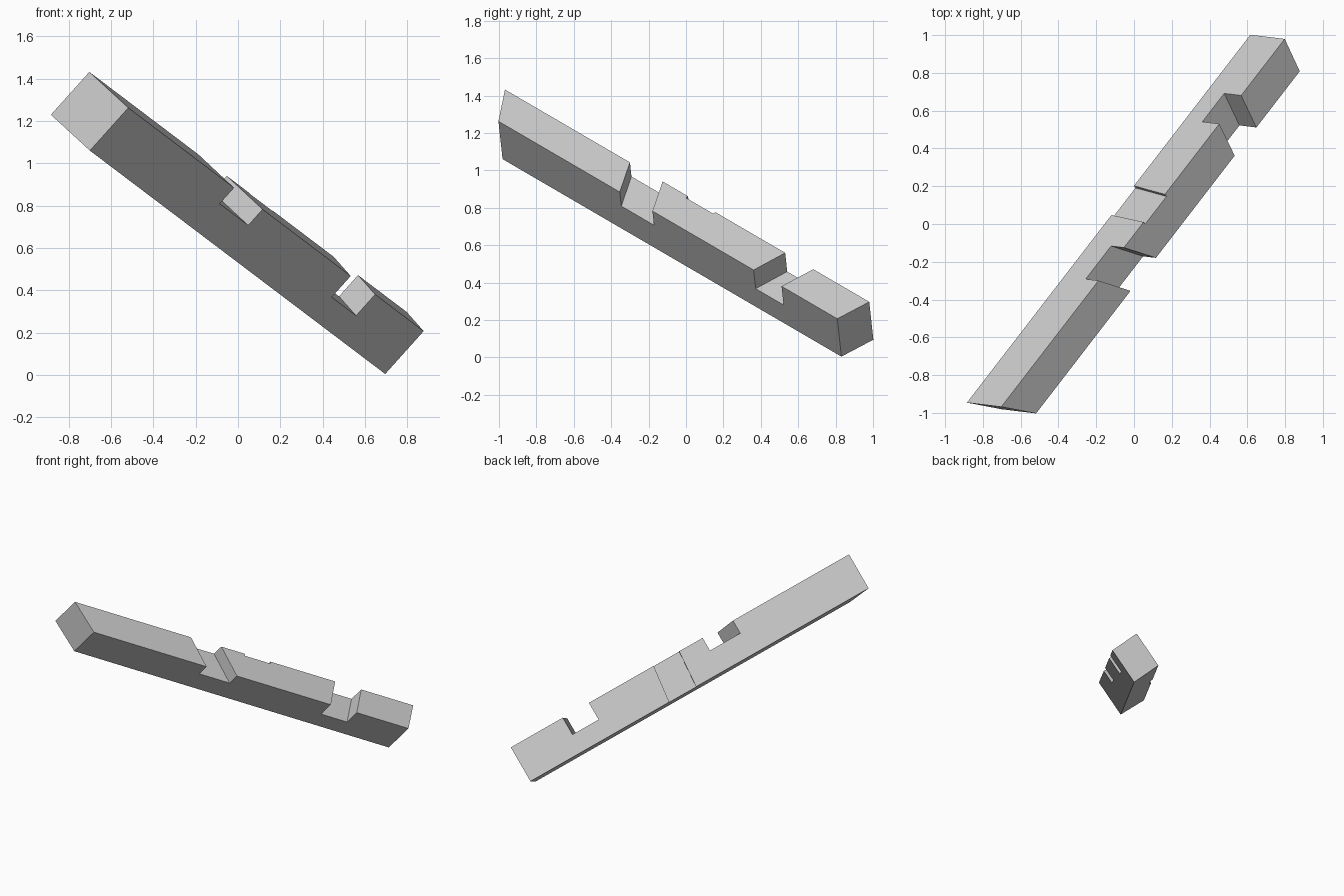
import bpy
from mathutils import Matrix, Vector

if "Cube" in bpy.data.objects:
    bpy.data.objects.remove(bpy.data.objects["Cube"])

WIDTH, DEPTH = 0.205, 0.273      # beam cross-section

# Beam frame: length, width and depth directions in the tilted pose
length = Vector((0.554, 0.719, -0.419)).normalized()
across = Vector((0.4996, -0.69, -0.524))
across = (across - across.dot(length) * length).normalized()
down = length.cross(across)
pose = Matrix((length, across, down)).transposed().to_4x4()
pose.translation = (0.231, 0.244, 0.726)

wood = bpy.data.materials.new("light_grey")
wood.diffuse_color = (0.6, 0.6, 0.6, 1)
wood.use_nodes = True
wood.node_tree.nodes["Principled BSDF"].inputs["Base Color"].default_value = wood.diffuse_color


def block(name, start, end, p_range, q_range):
    """Six-sided block; start and end give the position along the beam at (p, q)."""
    corners = [(p_range[0], q_range[0]), (p_range[1], q_range[0]),
               (p_range[1], q_range[1]), (p_range[0], q_range[1])]
    verts = [(f(p, q), p, q) for f in (start, end) for p, q in corners]
    faces = [(3, 2, 1, 0), (4, 5, 6, 7)]
    faces += [(i, (i + 1) % 4, (i + 1) % 4 + 4, i + 4) for i in range(4)]
    mesh = bpy.data.meshes.new(name)
    mesh.from_pydata(verts, [], faces)
    mesh.materials.append(wood)
    obj = bpy.data.objects.new(name, mesh)
    bpy.context.collection.objects.link(obj)
    obj.matrix_world = pose
    return obj


def skew_p(s0, s1):
    """Cut plane running from s0 to s1 across the width."""
    return lambda p, q: s0 + (s1 - s0) * p / WIDTH


def skew_q(s0, s1):
    """Cut plane running from s0 to s1 through the depth."""
    return lambda p, q: s0 + (s1 - s0) * q / DEPTH


# Beam with mitred ends
beam = block("notched_beam", skew_p(-1.685, -1.537), skew_p(1.023, 0.982),
             (0, WIDTH), (0, DEPTH))

# Two skewed notches in the upper side, one shallow recess in the back side
cutters = [
    block("upper_notch_cutter", skew_p(-0.756, -0.635), skew_p(-0.513, -0.392),
          (-0.1, WIDTH + 0.1), (-0.1, 0.102)),
    block("lower_notch_cutter", skew_p(0.398, 0.36), skew_p(0.607, 0.568),
          (-0.1, WIDTH + 0.1), (-0.1, 0.135)),
    block("back_recess_cutter", skew_q(-0.325, -0.304), skew_q(-0.121, -0.089),
          (-0.1, 0.016), (-0.1, DEPTH + 0.1)),
]
for cutter in cutters:
    cut = beam.modifiers.new(cutter.name, 'BOOLEAN')
    cut.operation = 'DIFFERENCE'
    cut.solver = 'EXACT'
    cut.object = cutter
    cutter.hide_render = True
    cutter.hide_set(True)
